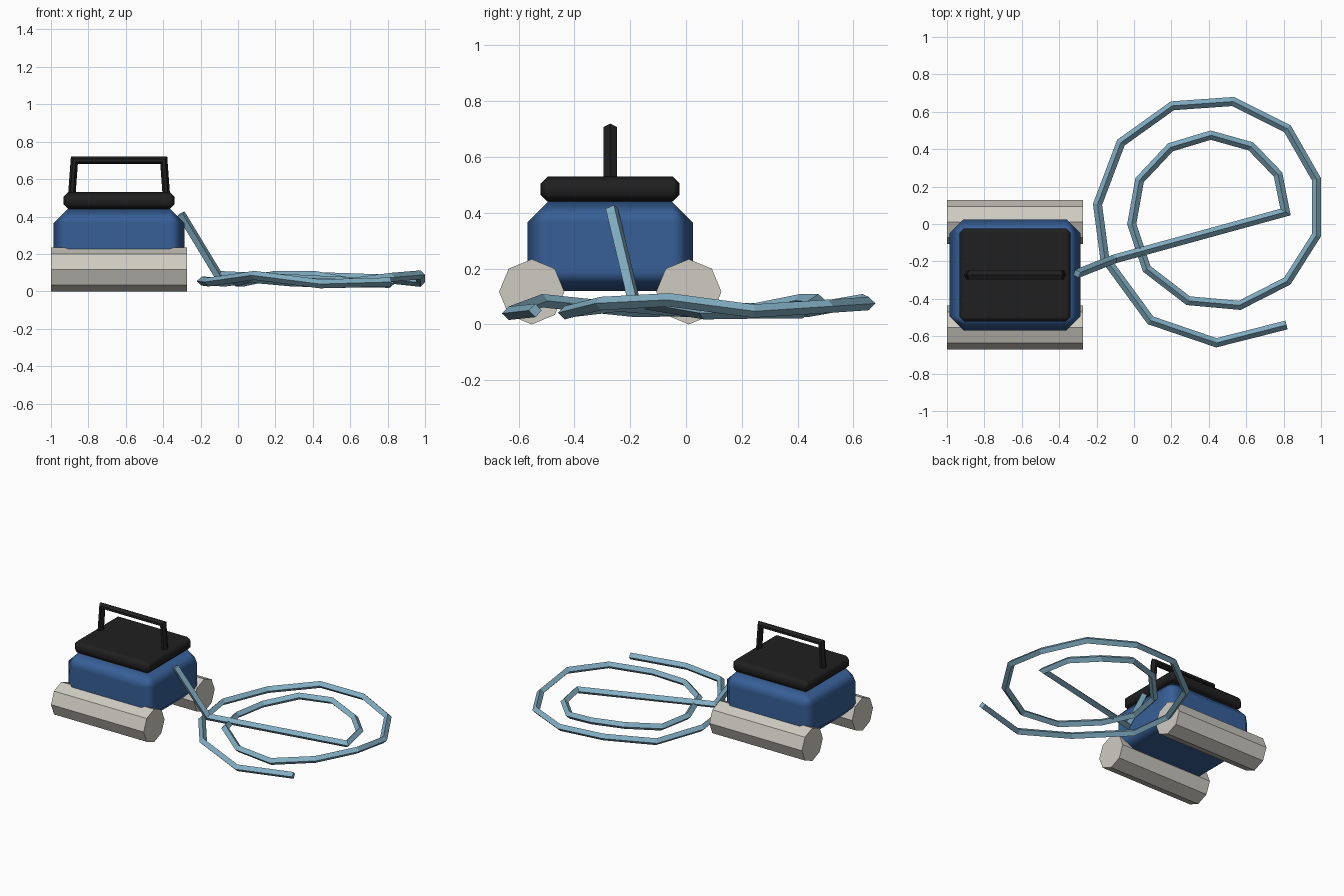
import bpy, bmesh, math
from mathutils import Vector

if "Cube" in bpy.data.objects:
    bpy.data.objects.remove(bpy.data.objects["Cube"])

CX, CY = -0.636, -0.272   # centre of the machine


def material(name, rgb):
    m = bpy.data.materials.new(name)
    m.diffuse_color = (*rgb, 1)
    m.use_nodes = True
    m.node_tree.nodes["Principled BSDF"].inputs["Base Color"].default_value = m.diffuse_color
    return m


BLUE = material("body blue", (0.038, 0.115, 0.31))
BLACK = material("soft black", (0.014, 0.014, 0.014))
GREY = material("warm light grey", (0.62, 0.60, 0.54))
CABLE = material("pale steel blue", (0.22, 0.42, 0.54))


def add_mesh(name, bm, mat):
    bmesh.ops.recalc_face_normals(bm, faces=bm.faces)
    me = bpy.data.meshes.new(name)
    bm.to_mesh(me)
    bm.free()
    me.materials.append(mat)
    ob = bpy.data.objects.new(name, me)
    bpy.context.collection.objects.link(ob)
    return ob


def chamfered_box(name, half_x, half_y, z0, z1, width, mat):
    """Box with single-segment chamfers; broad faces stay flat, chamfers blend."""
    bm = bmesh.new()
    bmesh.ops.create_cube(bm, size=2)
    for v in bm.verts:
        v.co = (CX + v.co.x * half_x, CY + v.co.y * half_y,
                (z0 + z1) / 2 + v.co.z * (z1 - z0) / 2)
    bmesh.ops.bevel(bm, geom=bm.edges[:], offset=width, segments=1,
                    profile=0.5, affect='EDGES')
    for f in bm.faces:
        f.smooth = True
    ob = add_mesh(name, bm, mat)
    wn = ob.modifiers.new("flat panels", 'WEIGHTED_NORMAL')
    wn.weight = 100
    return ob


def sweep(name, path, profile, mat, side=None):
    """Sweep a closed profile along a path with mitred corners and end caps."""
    pts = [Vector(p) for p in path]
    bm = bmesh.new()
    rings = []
    for i, c in enumerate(pts):
        j = max(i, 1)
        t = (pts[j] - pts[j - 1]).normalized()
        t_next = (pts[i + 1] - c).normalized() if i + 1 < len(pts) else t
        n = (t + t_next).normalized()
        s = Vector(side) if side else t.cross(Vector((0, 0, 1))).normalized()
        up = s.cross(t).normalized()
        ring = []
        for u, v in profile:
            d = s * u + up * v
            d -= t * (d.dot(n) / t.dot(n))
            ring.append(bm.verts.new(c + d))
        rings.append(ring)
    k = len(profile)
    for a, b in zip(rings, rings[1:]):
        for i in range(k):
            bm.faces.new((a[i], a[(i + 1) % k], b[(i + 1) % k], b[i]))
    bm.faces.new(rings[0])
    bm.faces.new(rings[-1])
    return add_mesh(name, bm, mat)


def polygon(sides, r):
    return [(r * math.cos(math.tau * i / sides), r * math.sin(math.tau * i / sides))
            for i in range(sides)]


# Main housing and lid
chamfered_box("body", 0.35, 0.297, 0.12, 0.44, 0.075, BLUE)
chamfered_box("lid", 0.297, 0.249, 0.44, 0.53, 0.025, BLACK)

# Octagonal rollers, front and back
for label, y in (("front_roller", -0.553), ("back_roller", 0.01)):
    sweep(label, [(-1, y, 0.117), (-0.272, y, 0.117)], polygon(8, 0.117), GREY)

# Carrying handle with a flattened hexagonal section
hexagon = [(0, 0.02), (0.024, 0.008), (0.024, -0.008),
           (0, -0.02), (-0.024, -0.008), (-0.024, 0.008)]
sweep("handle", [(CX - 0.253, CY, 0.51), (CX - 0.239, CY, 0.70),
                 (CX + 0.239, CY, 0.70), (CX + 0.253, CY, 0.51)],
      hexagon, BLACK, side=(0, 1, 0))

# Coiled cable running from the side of the body
cable_path = [
    (-0.305, -0.266, 0.415), (-0.105, -0.187, 0.085), (0.81, 0.064, 0.042),
    (0.77, 0.265, 0.045), (0.625, 0.415, 0.045), (0.41, 0.475, 0.085),
    (0.195, 0.41, 0.085), (0.03, 0.235, 0.05), (-0.012, 0, 0.05),
    (0.068, -0.24, 0.07), (0.29, -0.41, 0.05), (0.565, -0.435, 0.042),
    (0.82, -0.305, 0.075), (0.975, -0.06, 0.088), (0.975, 0.24, 0.048),
    (0.82, 0.51, 0.065), (0.53, 0.655, 0.075), (0.205, 0.632, 0.085),
    (-0.07, 0.435, 0.05), (-0.195, 0.105, 0.055), (-0.157, -0.18, 0.05),
    (0.088, -0.515, 0.085), (0.44, -0.635, 0.04), (0.815, -0.54, 0.05)]
sweep("cable", cable_path, polygon(4, 0.024), CABLE)
